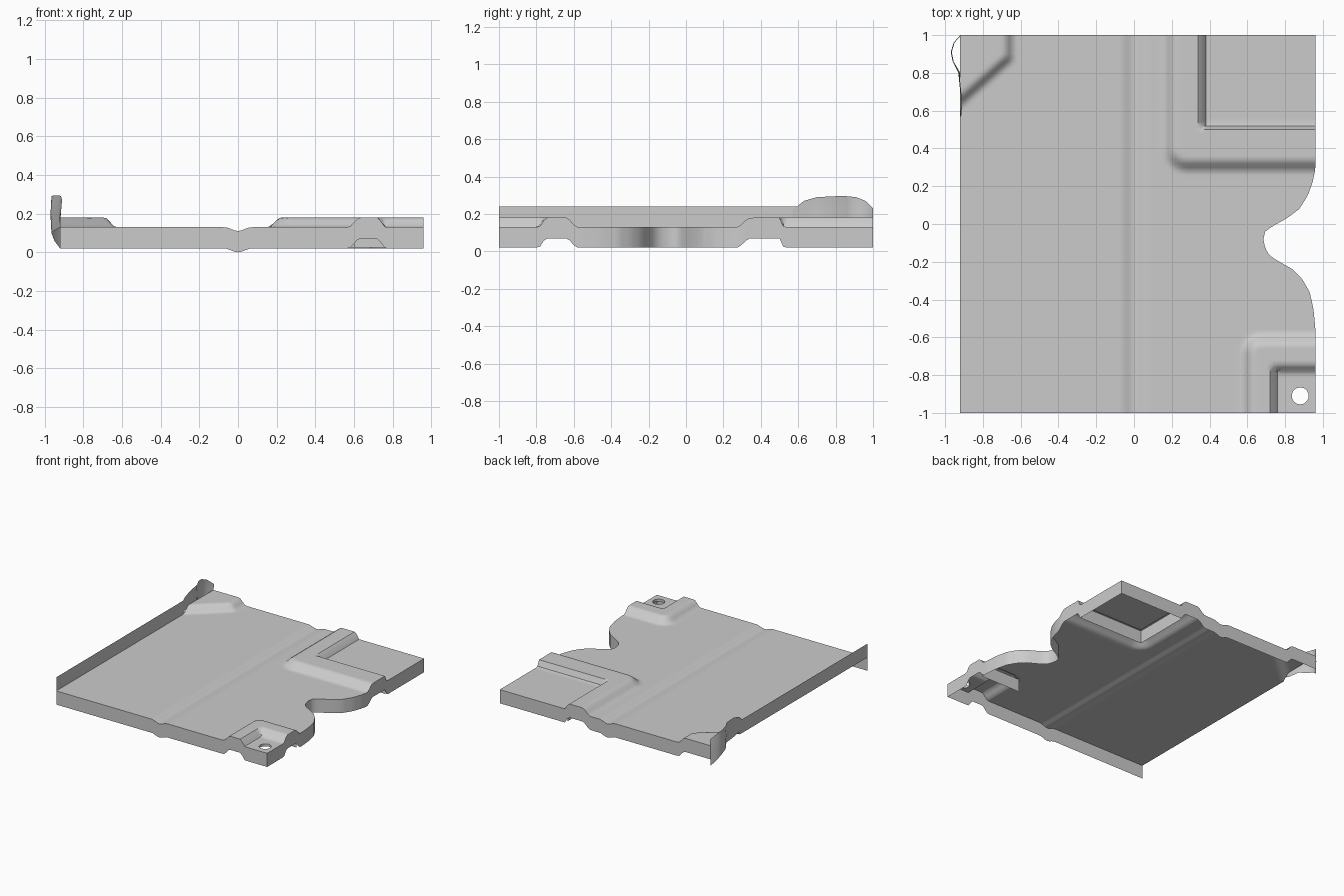
import bpy, bmesh, math

if "Cube" in bpy.data.objects:
    bpy.data.objects.remove(bpy.data.objects["Cube"])

BASE, SKIRT, RAISE = 0.13, 0.11, 0.05
LEFT = -0.92


def smooth(a, b, t):
    t = max(0.0, min(1.0, (t - a) / (b - a)))
    return t * t * (3 - 2 * t)


def corner_depth(x, y, ax, ay, r):
    # distance inside a rounded quadrant x > ax, y > ay
    qx, qy = ax + r - x, ay + r - y
    return r - (math.hypot(max(qx, 0), max(qy, 0)) + min(max(qx, qy), 0))


# right-hand outline with its curved notch: (y, x)
NOTCH = [(-1, .96), (-.55, .96), (-.45, .95), (-.36, .93), (-.29, .89), (-.24, .84),
         (-.20, .77), (-.17, .72), (-.13, .695), (-.08, .685), (-.04, .695), (-.01, .735),
         (.03, .81), (.08, .875), (.15, .92), (.22, .945), (.29, .96), (1, .96)]


def right_edge(y):
    for (y0, x0), (y1, x1) in zip(NOTCH, NOTCH[1:]):
        if y <= y1:
            return x0 + (x1 - x0) * (y - y0) / (y1 - y0)
    return NOTCH[-1][1]


def height(x, y):
    z = BASE
    z -= 0.02 * (1 - smooth(0, 0.07, abs(x)))                        # centre crease
    z += RAISE * smooth(0, .075, corner_depth(x, y, .15, .27, .13))  # back right step
    z -= RAISE * smooth(0, .025, corner_depth(x, y, .35, .50, .02))  # back right pocket
    z += RAISE * smooth(0, .06, corner_depth(x, -y, .57, .58, .10))  # front right step
    z -= RAISE * smooth(0, .045, corner_depth(x, -y, .72, .745, .02))  # front right pocket
    d = min(-.63 - x, -.66 * (x + .92) + .75 * (y - .61))
    z += RAISE * smooth(0, .06, d)                                   # back left step
    return z


def finish(name, bm, angle=40):
    me = bpy.data.meshes.new(name)
    bm.to_mesh(me)
    bm.free()
    ob = bpy.data.objects.new(name, me)
    bpy.context.collection.objects.link(ob)
    bpy.context.view_layer.objects.active = ob
    ob.select_set(True)
    bpy.ops.object.shade_smooth_by_angle(angle=math.radians(angle))
    ob.select_set(False)
    return ob


def loft(name, rows):
    bm = bmesh.new()
    grid = [[bm.verts.new(p) for p in row] for row in rows]
    for a, b in zip(grid, grid[1:]):
        for i in range(len(a) - 1):
            bm.faces.new((a[i], a[i + 1], b[i + 1], b[i]))
    return finish(name, bm)


def extrude_down(bm, edges, depth):
    res = bmesh.ops.extrude_edge_only(bm, edges=edges)
    for v in res["geom"]:
        if isinstance(v, bmesh.types.BMVert):
            v.co.z -= depth


# pressed floor panel with bolt hole and skirt
bm = bmesh.new()
NX, NY, SPLIT = 94, 100, 0.5
grid = []
for j in range(NY + 1):
    y = -1 + 2 * j / NY
    row = []
    for i in range(NX + 1):
        x = LEFT + (0.96 - LEFT) * i / NX
        if x > SPLIT:
            x = SPLIT + (x - SPLIT) * (right_edge(y) - SPLIT) / (0.96 - SPLIT)
        row.append(bm.verts.new((x, y, height(x, y))))
    grid.append(row)
for a, b in zip(grid, grid[1:]):
    for i in range(NX):
        bm.faces.new((a[i], a[i + 1], b[i + 1], b[i]))

HX, HY, HR = 0.88, -0.91, 0.045
hole = [f for f in bm.faces
        if math.hypot(f.calc_center_median().x - HX, f.calc_center_median().y - HY) < HR]
bmesh.ops.delete(bm, geom=hole, context='FACES')
rim = [e for e in bm.edges if e.is_boundary
       and all(math.hypot(v.co.x - HX, v.co.y - HY) < 0.07 for v in e.verts)]
for v in {v for e in rim for v in e.verts}:
    k = HR / math.hypot(v.co.x - HX, v.co.y - HY)
    v.co.x, v.co.y = HX + (v.co.x - HX) * k, HY + (v.co.y - HY) * k
outer = [e for e in bm.edges if e.is_boundary and e not in rim
         and not all(v.co.x < LEFT + .001 for v in e.verts)]
extrude_down(bm, outer, SKIRT)
extrude_down(bm, rim, 0.02)
finish("floor_panel", bm)

# upturned left flange
loft("left_flange", [[(LEFT, -1, z), (LEFT, .63, z)] for z in (BASE, .24)])

# curled corner flap: (x, y, top z, bottom x, bottom z)
FLAP = [(-.92, .57, .22, -.92, .17), (-.915, .63, .27, -.92, .16), (-.92, .70, .29, -.92, .14),
        (-.93, .80, .295, -.92, .13), (-.96, .86, .295, -.955, .11), (-.97, .91, .29, -.965, .10),
        (-.955, .96, .27, -.95, .06), (-.92, 1, .23, -.92, .02)]
loft("corner_flap", [[(xb, y, zb) for x, y, zt, xb, zb in FLAP],
                     [(x, y, (zt + zb) / 2) for x, y, zt, xb, zb in FLAP],
                     [(x + .005, y, zt) for x, y, zt, xb, zb in FLAP]])

# stiffening webs hanging below the pockets
WEBS = {"back_pocket_web": [(.95, .52), (.37, .52), (.37, .98)],
        "front_pocket_web": [(.60, -.61), (.95, -.61)]}
for name, path in WEBS.items():
    loft(name, [[(x, y, z) for x, y in path] for z in (.025, .13)])
